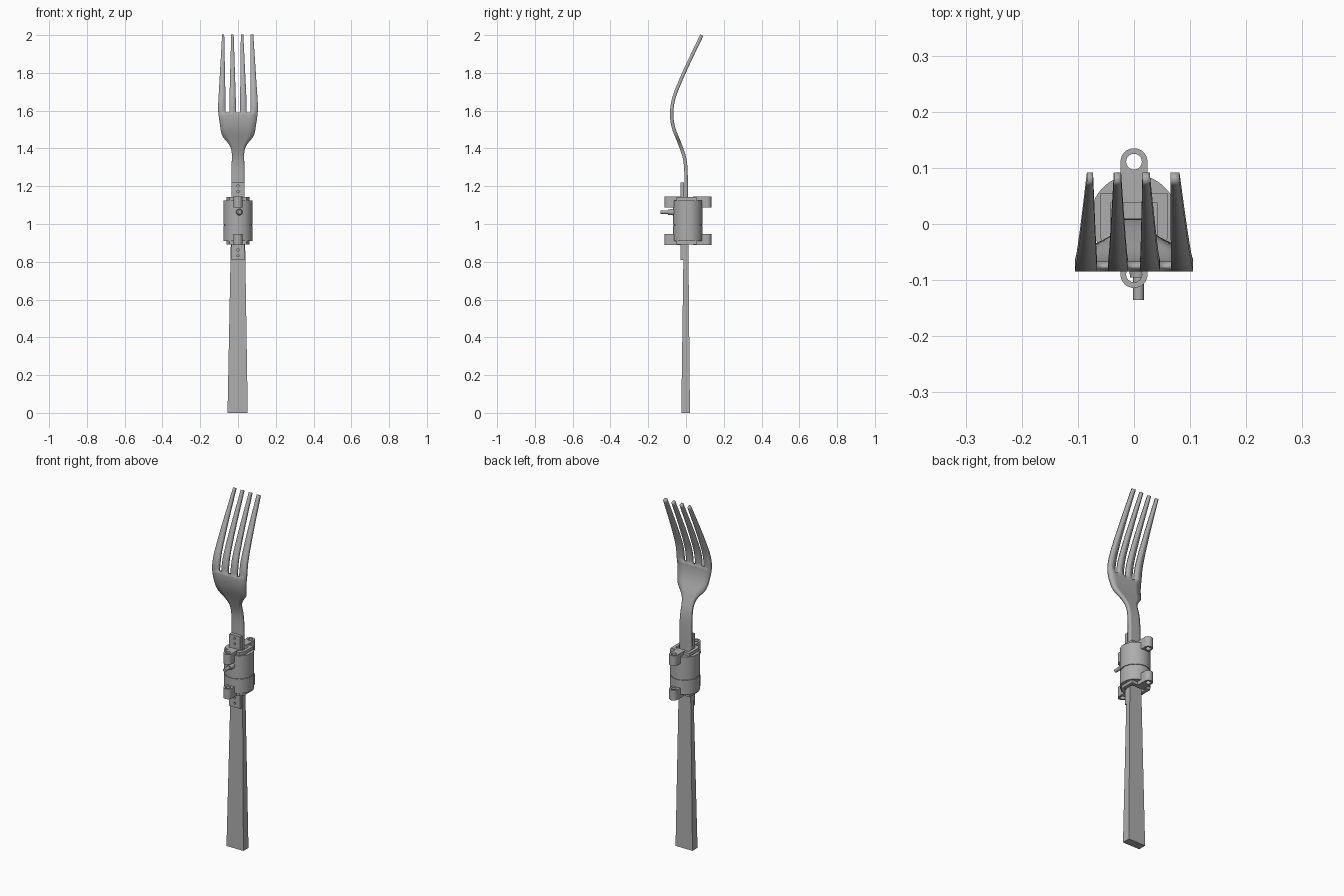
import bpy, bmesh
from math import sin, cos, pi
from mathutils import Matrix, Vector

if "Cube" in bpy.data.objects:
    bpy.data.objects.remove(bpy.data.objects["Cube"])

grey = bpy.data.materials.new("satin grey")
grey.use_nodes = True
COLOUR = (0.42, 0.42, 0.42, 1)
grey.diffuse_color = COLOUR
grey.node_tree.nodes["Principled BSDF"].inputs["Base Color"].default_value = COLOUR


def finish(obj, smooth=True):
    """Give the object its material and shading."""
    bpy.ops.object.select_all(action='DESELECT')
    obj.select_set(True)
    bpy.context.view_layer.objects.active = obj
    obj.data.materials.clear()
    obj.data.materials.append(grey)
    if smooth:
        bpy.ops.object.shade_smooth_by_angle(angle=0.6)
    return obj


def mesh_object(name, bm, smooth=True):
    me = bpy.data.meshes.new(name)
    bm.to_mesh(me)
    bm.free()
    obj = bpy.data.objects.new(name, me)
    bpy.context.collection.objects.link(obj)
    return finish(obj, smooth)


def cylinder(name, a, b, r, sides=64, r2=None):
    a, b = Vector(a), Vector(b)
    bm = bmesh.new()
    rot = (b - a).to_track_quat('Z', 'Y').to_matrix().to_4x4()
    bmesh.ops.create_cone(bm, cap_ends=True, segments=sides, radius1=r,
                          radius2=r2 or r, depth=(b - a).length,
                          matrix=Matrix.Translation((a + b) / 2) @ rot)
    return mesh_object(name, bm)


def circle(x, y, r, start=0, end=2 * pi, n=24):
    return [(x + r * cos(start + (end - start) * i / n),
             y + r * sin(start + (end - start) * i / n)) for i in range(n)]


def rect(x, y0, y1):
    return [(-x, y0), (x, y0), (x, y1), (-x, y1)]


def slab(name, loops, depth, location, rotation=(0, 0, 0)):
    """Extruded flat outline; loops after the first are holes."""
    cu = bpy.data.curves.new(name, 'CURVE')
    cu.dimensions, cu.fill_mode, cu.extrude = '2D', 'BOTH', depth / 2
    for loop in loops:
        sp = cu.splines.new('POLY')
        sp.points.add(len(loop) - 1)
        for p, (x, y) in zip(sp.points, loop):
            p.co = (x, y, 0, 1)
        sp.use_cyclic_u = True
    obj = bpy.data.objects.new(name, cu)
    obj.location, obj.rotation_euler = location, rotation
    bpy.context.collection.objects.link(obj)
    bpy.ops.object.select_all(action='DESELECT')
    obj.select_set(True)
    bpy.context.view_layer.objects.active = obj
    bpy.ops.object.convert(target='MESH')
    return finish(bpy.context.object)


def curve_at(points, z):
    """Smooth value through (z, value) points."""
    for i in range(len(points) - 1):
        (z0, v0), (z1, v1) = points[i], points[i + 1]
        if z <= z1:
            break
    za, va = points[max(i - 1, 0)]
    zb, vb = points[min(i + 2, len(points) - 1)]
    h = z1 - z0
    m0, m1 = (v1 - va) / (z1 - za) * h, (vb - v0) / (zb - z0) * h
    t = (z - z0) / h
    return ((2*t**3 - 3*t**2 + 1) * v0 + (t**3 - 2*t**2 + t) * m0
            + (3*t**2 - 2*t**3) * v1 + (t**3 - t**2) * m1)


# Fork head: one bent sheet split into four tines, then thickened
BEND = [(1.1, 0), (1.27, 0), (1.35, -0.008), (1.43, -0.035), (1.51, -0.066),
        (1.58, -0.076), (1.66, -0.066), (1.74, -0.037), (1.85, 0.012), (2.0, 0.084)]
WIDTH = [(1.1, 0.036), (1.3, 0.034), (1.39, 0.034), (1.425, 0.048), (1.47, 0.083),
         (1.53, 0.096), (1.6, 0.105), (1.66, 0.104)]
ROOT = [-0.105, -0.066, -0.046, -0.011, 0.011, 0.046, 0.066, 0.105]
TIP = [-0.084, -0.073, -0.036, -0.023, 0.015, 0.028, 0.065, 0.081]
CROTCH = 1.59
levels = [1.1 + 0.49 * i / 32 for i in range(33)] + [CROTCH + 0.41 * i / 28 for i in range(1, 29)]
bm = bmesh.new()
rows = []
for z in levels:
    t = max(0, (z - 1.64) / 0.36)
    scale = curve_at(WIDTH, min(z, 1.64)) / 0.105
    rows.append([bm.verts.new((a * scale * (1 - t) + b * t, curve_at(BEND, z), z))
                 for a, b in zip(ROOT, TIP)])
for z, low, high in zip(levels, rows, rows[1:]):
    for k in range(7):
        if z < CROTCH - 0.001 or k % 2 == 0:
            bm.faces.new((low[k], low[k + 1], high[k + 1], high[k]))
bmesh.ops.delete(bm, geom=[v for v in bm.verts if not v.link_faces], context='VERTS')
head = mesh_object("fork_head", bm)
solid = head.modifiers.new("thickness", 'SOLIDIFY')
solid.thickness, solid.offset = 0.018, 0

# Handle: long tapered bar
bm = bmesh.new()
bmesh.ops.create_cube(bm, size=1)
for v in bm.verts:
    top = v.co.z > 0
    v.co = (v.co.x * (0.074 if top else 0.107) - (0 if top else 0.002),
            v.co.y * (0.024 if top else 0.046) - (0 if top else 0.002),
            0.95 if top else 0)
mesh_object("handle", bm, smooth=False)

# Round housing in two halves with a seam between
CY = 0.01
cylinder("housing_lower", (0, CY, 0.91), (0, CY, 0.992), 0.078)
cylinder("housing_upper", (0, CY, 0.998), (0, CY, 1.125), 0.078)
cylinder("housing_core", (0, CY, 0.95), (0, CY, 1.05), 0.074)

# End fittings, repeated above and below the housing
MID = 1.0175
cap = [(-0.045, -0.05), (0.045, -0.05), (0.06, -0.025), (0.06, 0.055), (-0.06, 0.055), (-0.06, -0.025)]
back_lug = circle(0, 0.111, 0.024, 0, pi) + [(-0.024, 0.111), (-0.024, 0.037), (0.024, 0.037)]
front_lug = circle(0, -0.09, 0.024, pi, 2 * pi) + [(0.024, -0.09), (0.024, -0.02), (-0.024, -0.02)]
plate = rect(0.035, -0.045, 0.04)
for side, s in (("upper", 1), ("lower", -1)):
    slab(side + "_cap", [cap, rect(0.042, -0.02, 0.037)], 0.03, (0, 0, MID + s * 0.11))
    slab(side + "_back_lug", [back_lug, circle(0, 0.111, 0.014)], 0.058, (0, 0, MID + s * 0.099))
    slab(side + "_front_lug", [front_lug, circle(0, -0.09, 0.014)], 0.058, (0, 0, MID + s * 0.099))
    slab(side + "_clamp_plate",
         [plate, circle(0, s * -0.008, 0.006), circle(0, s * 0.022, 0.006)],
         0.02, (0, -0.02, MID + s * 0.163), (pi / 2, 0, 0))

# Side pin with collar
cylinder("pin_collar", (0.007, -0.095, 1.063), (0.007, -0.06, 1.063), 0.014, 24, 0.018)
cylinder("pin", (0.008, -0.135, 1.063), (0.008, -0.06, 1.063), 0.0095, 24)
